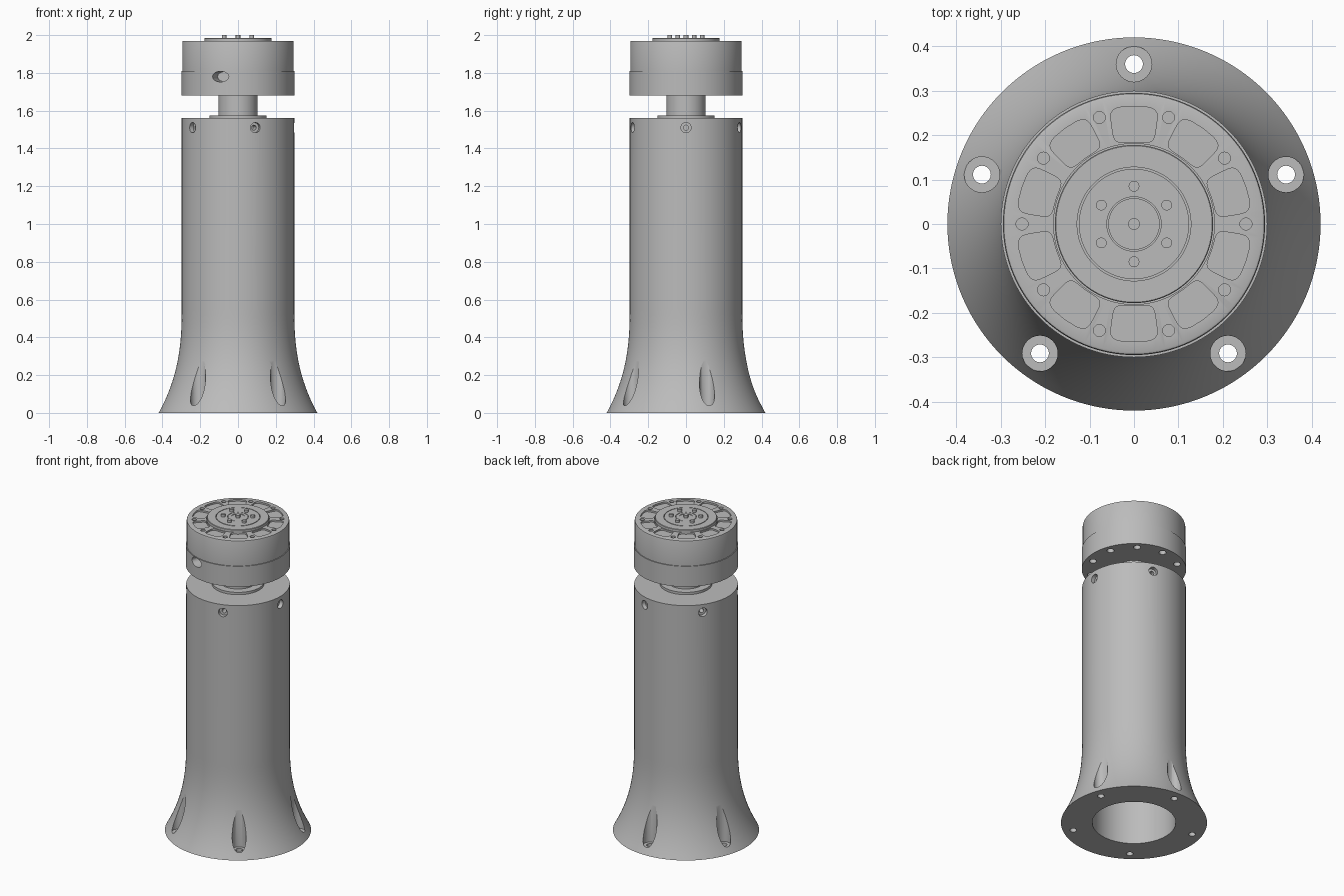
import bpy, bmesh
from math import sin, cos, pi, radians
from mathutils import Matrix, Vector

if "Cube" in bpy.data.objects:
    bpy.data.objects.remove(bpy.data.objects["Cube"], do_unlink=True)

grey = bpy.data.materials.new("satin_grey")
grey.use_nodes = True
grey.diffuse_color = (0.5, 0.5, 0.5, 1)
grey.node_tree.nodes["Principled BSDF"].inputs["Base Color"].default_value = (0.5, 0.5, 0.5, 1)


def lathe(bm, profile, segs, matrix=Matrix()):
    """Closed solid of revolution; a radius of zero becomes a pole."""
    rings = []
    for r, z in profile:
        count = segs if r > 0 else 1
        rings.append([bm.verts.new(matrix @ Vector((r * cos(2 * pi * i / segs), r * sin(2 * pi * i / segs), z)))
                      for i in range(count)])
    for a, b in zip(rings, rings[1:] + rings[:1]):
        for i in range(segs):
            j = (i + 1) % segs
            quad = [a[i % len(a)], a[j % len(a)], b[j % len(b)], b[i % len(b)]]
            face = list(dict.fromkeys(quad))
            if len(face) > 2:
                bm.faces.new(face)


def make(name, bm):
    bmesh.ops.recalc_face_normals(bm, faces=bm.faces)
    mesh = bpy.data.meshes.new(name)
    bm.to_mesh(mesh)
    bm.free()
    mesh.materials.append(grey)
    obj = bpy.data.objects.new(name, mesh)
    bpy.context.collection.objects.link(obj)
    return obj


def turned(name, profile, segs=128):
    bm = bmesh.new()
    lathe(bm, profile, segs)
    return make(name, bm)


def carve(obj, bm):
    """Subtract the solids in bm from obj and keep the result."""
    cutter = make("cutter", bm)
    cutter.hide_render = True
    mod = obj.modifiers.new("carve", 'BOOLEAN')
    mod.operation, mod.solver, mod.object = 'DIFFERENCE', 'EXACT', cutter
    graph = bpy.context.evaluated_depsgraph_get()
    mesh = bpy.data.meshes.new_from_object(obj.evaluated_get(graph))
    obj.modifiers.clear()
    obj.data = mesh
    bpy.data.objects.remove(cutter, do_unlink=True)


def around(count, start=0):
    return [radians(start + 360 * i / count) for i in range(count)]


def spot(angle, r, z=0):
    return Matrix.Translation((r * cos(angle), r * sin(angle), z))


def radial(angle, r, z):
    """Frame whose z axis points outward at the given angle."""
    return spot(angle, r, z) @ Matrix.Rotation(angle, 4, 'Z') @ Matrix.Rotation(pi / 2, 4, 'Y')


def rod(r, z0, z1):
    return [(0, z0), (r, z0), (r, z1), (0, z1)]


# Flared pedestal with a blind bore from below
FLARE, STEPS = 0.55, 20
outer = [(0.298 + 0.122 * (1 - i / STEPS) ** 2.5, FLARE * i / STEPS) for i in range(STEPS + 1)]
pedestal = turned("pedestal", [(0.24, 0)] + outer + [(0.298, 1.56), (0, 1.56), (0, 1.44), (0.24, 1.44)])

# Foot bolt slots and countersunk screw holes near the top
cuts = bmesh.new()
for a in around(5, 90):
    lathe(cuts, [(0, -0.05), (0.02, -0.05), (0.02, 0.04), (0.04, 0.04), (0.04, 0.5), (0, 0.5)], 32, spot(a, 0.36))
for a in around(5):
    lathe(cuts, [(0, -0.08), (0.013, -0.08), (0.013, -0.025), (0.027, -0.025), (0.027, 0.05), (0, 0.05)],
          24, radial(a, 0.298, 1.51))
carve(pedestal, cuts)

# Shaft and its flange
turned("shaft", [(0, 1.555), (0.15, 1.555), (0.15, 1.575), (0.104, 1.575), (0.104, 1.70), (0, 1.70)], 96)

# Motor housing: wider lower band, upper drum with a softened rim and a rotor seat
housing = turned("motor_housing", [
    (0, 1.68), (0.30, 1.68), (0.30, 1.81), (0.295, 1.81), (0.295, 1.962),
    (0.293, 1.968), (0.288, 1.97), (0.181, 1.97), (0.181, 1.96), (0, 1.96)])

cuts = bmesh.new()
for a in around(10):
    lathe(cuts, rod(0.0135, 1.95, 2.0), 20, spot(a, 0.252))
for a in around(10, 18):
    lathe(cuts, rod(0.021, 1.6, 1.74), 24, spot(a, 0.255))
    # Rounded pocket in the top face
    loop = []
    for i in range(40):
        c, s = cos(2 * pi * i / 40), sin(2 * pi * i / 40)
        u, v = (abs(k) ** 0.4 * (1 if k > 0 else -1) for k in (c, s))
        r, t = 0.225 + 0.04 * u, a + radians(12.8 - 0.8 * u) * v
        loop.append((r * cos(t), r * sin(t)))
    low = [cuts.verts.new((x, y, 1.96)) for x, y in loop]
    top = [cuts.verts.new((x, y, 2.0)) for x, y in loop]
    cuts.faces.new(low)
    cuts.faces.new(top)
    for i in range(40):
        j = (i + 1) % 40
        cuts.faces.new((low[i], low[j], top[j], top[i]))
# Oval cable port on the front of the band
port = radial(radians(252), 0.30, 1.78) @ Matrix.Diagonal((0.028, 0.045, 1, 1))
lathe(cuts, rod(1, -0.09, 0.06), 32, port)
carve(housing, cuts)

# Rotor plate with ring grooves
turned("rotor_plate", [
    (0, 1.955), (0.178, 1.955), (0.178, 1.983), (0.176, 1.985), (0.128, 1.985), (0.128, 1.978),
    (0.124, 1.978), (0.124, 1.985), (0.061, 1.985), (0.061, 1.979), (0.058, 1.979),
    (0.058, 1.985), (0.041, 1.985), (0.041, 1.982), (0, 1.982)])

# Rotor pins: a ring of six and one in the centre
pins = bmesh.new()
lathe(pins, rod(0.013, 1.97, 2.0), 20)
for a in around(6, 30):
    lathe(pins, rod(0.012, 1.97, 2.0), 20, spot(a, 0.085))
make("rotor_pins", pins)

# Smooth shading with crisp edges
for obj in bpy.context.scene.objects:
    obj.select_set(obj.type == 'MESH')
bpy.context.view_layer.objects.active = pedestal
bpy.ops.object.shade_smooth_by_angle(angle=radians(30))
